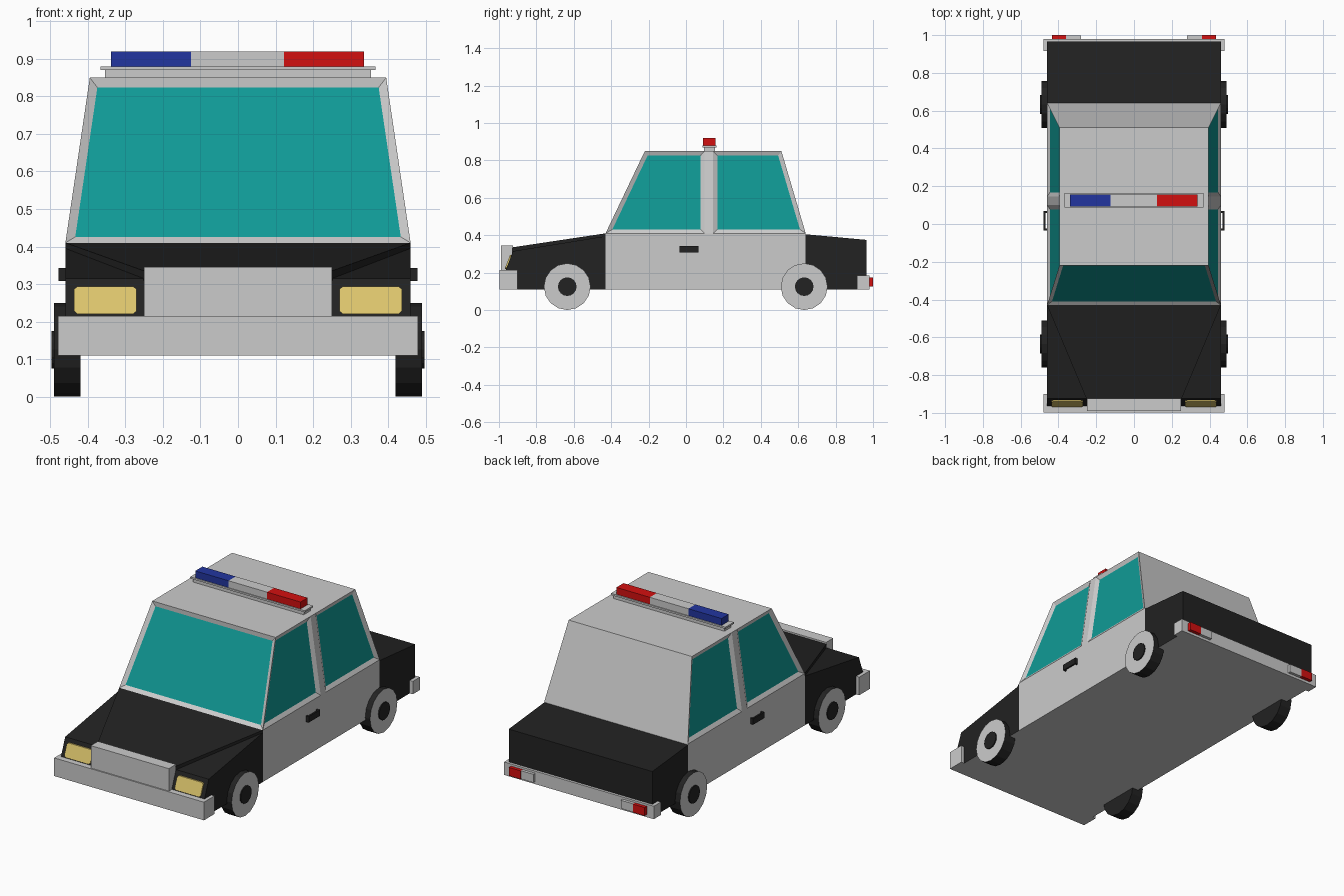
import bpy, bmesh, math
from mathutils import Matrix, Vector

cube = bpy.data.objects.get("Cube")
if cube:
    bpy.data.objects.remove(cube, do_unlink=True)


def material(name, r, g, b):
    m = bpy.data.materials.new(name)
    m.use_nodes = True
    m.diffuse_color = (r, g, b, 1)
    m.node_tree.nodes["Principled BSDF"].inputs["Base Color"].default_value = (r, g, b, 1)
    return m


GREY = material("light grey paint", 0.6, 0.6, 0.6)
BLACK = material("black paint", 0.016, 0.016, 0.016)
GLASS = material("teal glass", 0.005, 0.32, 0.3)
RED = material("red lamp", 0.65, 0.005, 0.005)
BLUE = material("blue lamp", 0.016, 0.036, 0.35)
YELLOW = material("yellow lamp", 0.72, 0.56, 0.15)


def finish(name, bm, mats, rule=None):
    """Turn a bmesh into an object; rule picks the material of each face."""
    bmesh.ops.recalc_face_normals(bm, faces=bm.faces[:])
    if rule:
        for f in bm.faces:
            f.material_index = rule(f)
    me = bpy.data.meshes.new(name)
    bm.to_mesh(me)
    bm.free()
    for m in mats:
        me.materials.append(m)
    ob = bpy.data.objects.new(name, me)
    bpy.context.collection.objects.link(ob)
    return ob


def solid(points):
    """Convex solid around a few corner points, with clean flat faces."""
    bm = bmesh.new()
    verts = [bm.verts.new(p) for p in points]
    bmesh.ops.convex_hull(bm, input=verts)
    bmesh.ops.dissolve_limit(bm, angle_limit=0.01, verts=bm.verts[:], edges=bm.edges[:])
    bmesh.ops.recalc_face_normals(bm, faces=bm.faces[:])
    return bm


def box(name, xs, ys, zs, mat):
    return finish(name, solid([(x, y, z) for x in xs for y in ys for z in zs]), [mat])


def floor_rule(f):
    return 1 if f.normal.z < -0.9 else 0


def section(name, profile, half, mat):
    """Side profile extruded across the car, with a grey floor."""
    bm = solid([(x, y, z) for x in (-half, half) for y, z in profile])
    return finish(name, bm, [mat, GREY], floor_rule)


W = 0.46      # body half width
FLOOR = 0.11

# Lower body: nose, doors, boot
section("front_fenders", [(-0.43, FLOOR), (-0.43, 0.395), (-0.925, 0.315),
                          (-0.965, 0.21), (-0.965, FLOOR)], W, BLACK)
section("door_section", [(-0.43, FLOOR), (-0.43, 0.41), (0.64, 0.41), (0.64, FLOOR)], W, GREY)
section("boot", [(0.64, FLOOR), (0.64, 0.405), (0.965, 0.375), (0.965, FLOOR)], W, BLACK)

# Raised hood tapering towards the grille
finish("hood", solid([(s * x, y, z) for s in (-1, 1) for x, y, z in
                      ((W, -0.43, 0.41), (W, -0.43, 0.38),
                       (0.25, -0.93, 0.335), (0.25, -0.93, 0.3))]), [BLACK])

# Cabin with recessed windows in the front and sides
bm = solid([(s * x, y, z) for s in (-1, 1) for x, y, z in
            ((W, -0.43, 0.41), (W, 0.64, 0.41), (0.395, -0.22, 0.85), (0.395, 0.51, 0.85))])
for y in (0.1, 0.145):
    bmesh.ops.bisect_plane(bm, geom=bm.verts[:] + bm.edges[:] + bm.faces[:],
                           plane_co=(0, y, 0), plane_no=(0, 1, 0))
bm.normal_update()
windows = []
for f in bm.faces:
    c = f.calc_center_median()
    pillar = 0.1 < c.y < 0.145
    if f.normal.y < -0.5 or (abs(f.normal.x) > 0.5 and not pillar):
        windows.append(f)
bmesh.ops.inset_individual(bm, faces=windows, thickness=0.023, depth=-0.012,
                           use_even_offset=True)
for f in windows:
    f.material_index = 1
finish("cabin", bm, [GREY, GLASS])

# Bumpers and grille
box("front_bumper", (-0.48, 0.48), (-0.997, -0.9), (FLOOR, 0.215), GREY)
box("rear_bumper", (-0.48, 0.48), (0.915, 0.98), (FLOOR, 0.185), GREY)
box("grille", (-0.25, 0.25), (-0.99, -0.925), (0.2, 0.345), GREY)

# Roof light bar
box("light_bar_base", (-0.355, 0.355), (0.095, 0.155), (0.85, 0.872), GREY)
box("light_bar_plate", (-0.367, 0.367), (0.087, 0.163), (0.87, 0.88), GREY)
box("light_bar_centre", (-0.125, 0.122), (0.092, 0.157), (0.88, 0.92), GREY)
box("blue_beacon", (-0.338, -0.125), (0.092, 0.157), (0.88, 0.92), BLUE)
box("red_beacon", (0.122, 0.336), (0.092, 0.157), (0.88, 0.92), RED)

for s, side in ((1, "left"), (-1, "right")):
    # Headlight lying on the sloped nose, with clipped corners
    corners = [(x, z) for x in (0.28, 0.428) for z in (0.22, 0.294)]
    corners += [(x, z) for x in (0.27, 0.437) for z in (0.228, 0.286)]
    finish(side + "_headlight", solid(
        [(s * x, -0.965 + (z - 0.21) * 0.381 + d, z) for x, z in corners for d in (-0.008, 0.01)]),
        [YELLOW])

    # Tail lamp and reversing lamp
    box(side + "_tail_lamp", (s * 0.36, s * 0.435), (0.97, 1.0), (0.125, 0.173), RED)
    box(side + "_reversing_lamp", (s * 0.28, s * 0.36), (0.97, 0.997), (0.125, 0.173), GREY)

    # Door handle: grip on two posts
    box(side + "_handle_grip", (s * 0.469, s * 0.478), (-0.035, 0.068), (0.308, 0.343), BLACK)
    for y in (-0.035, 0.058):
        box(side + "_handle_post", (s * 0.45, s * 0.47), (y, y + 0.01), (0.308, 0.343), BLACK)

    # Wheels: black tread, grey outer face, dark hub
    for end, y in (("front", -0.635), ("rear", 0.632)):
        for part, r, x0, x1 in (("wheel", 0.125, 0.42, 0.491), ("hub", 0.05, 0.48, 0.497)):
            bm = bmesh.new()
            place = Matrix.Translation(Vector((s * (x0 + x1) / 2, y, 0.125)))
            bmesh.ops.create_cone(bm, cap_ends=True, segments=16, radius1=r, radius2=r,
                                  depth=x1 - x0,
                                  matrix=place @ Matrix.Rotation(math.pi / 2, 4, 'Y'))
            outer = (lambda f: int(f.normal.x * s > 0.9)) if part == "wheel" else None
            finish(f"{side}_{end}_{part}", bm, [BLACK, GREY], outer)
